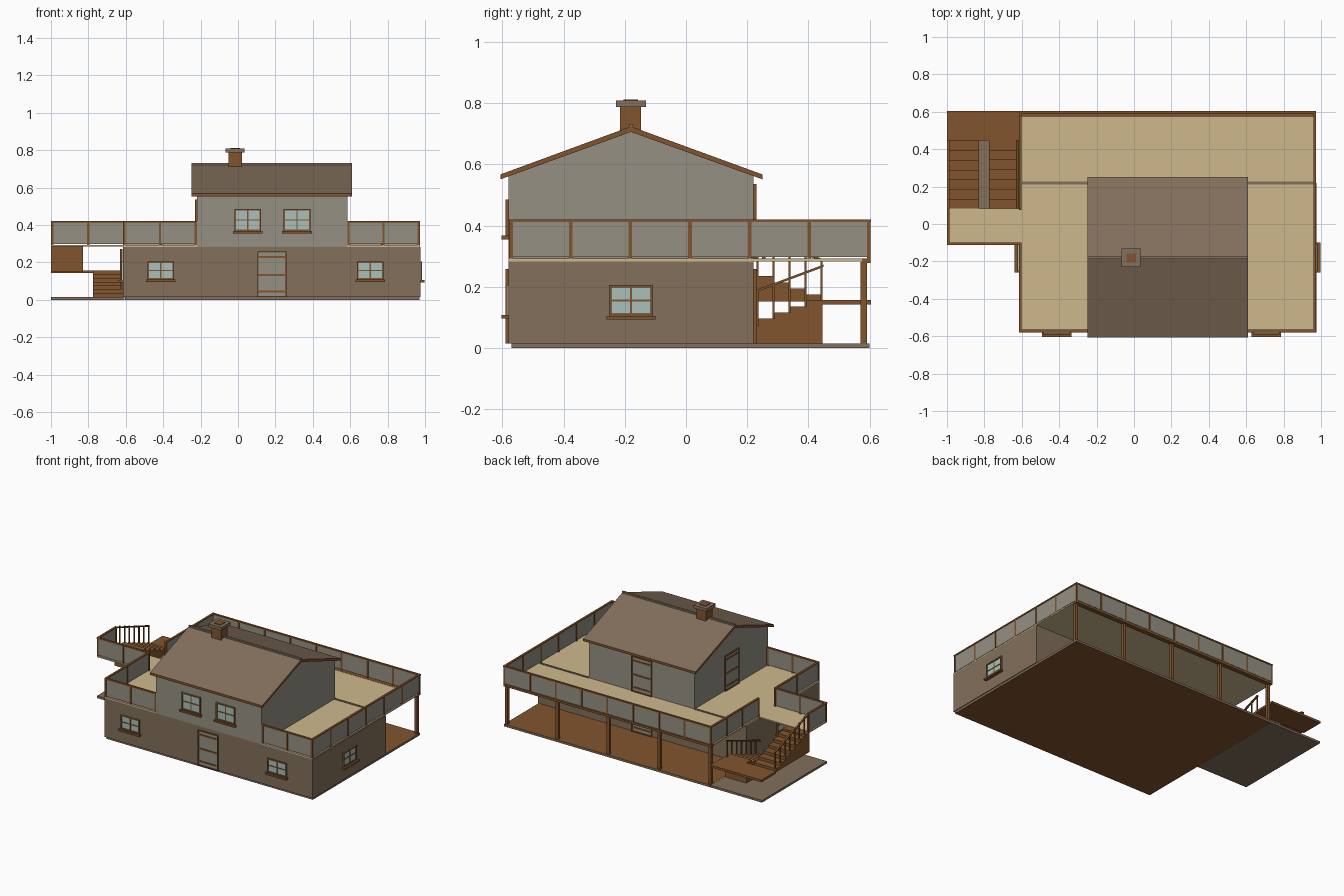
import bpy, bmesh, math
from mathutils import Matrix, Vector

if "Cube" in bpy.data.objects:
    bpy.data.objects.remove(bpy.data.objects["Cube"])

def mat(name, r, g, b):
    m = bpy.data.materials.new(name)
    m.diffuse_color = (r, g, b, 1)
    m.use_nodes = True
    m.node_tree.nodes["Principled BSDF"].inputs["Base Color"].default_value = m.diffuse_color
    return m

STONE = mat("brown_grey_stone", .225, .16, .105)
PLASTER = mat("grey_plaster", .30, .28, .225)
WOOD = mat("brown_wood", .225, .09, .026)
TAN = mat("tan_deck", .62, .485, .265)
GLASS = mat("pale_glass", .40, .53, .49)

def finish(name, bm, mats):
    bmesh.ops.recalc_face_normals(bm, faces=bm.faces)
    me = bpy.data.meshes.new(name)
    bm.to_mesh(me)
    bm.free()
    for m in mats:
        me.materials.append(m)
    ob = bpy.data.objects.new(name, me)
    bpy.context.collection.objects.link(ob)
    return ob

def add_box(bm, x0, x1, y0, y1, z0, z1, mx=Matrix()):
    t = Matrix.Translation(((x0+x1)/2, (y0+y1)/2, (z0+z1)/2))
    s = Matrix.Diagonal((x1-x0, y1-y0, z1-z0, 1))
    bmesh.ops.create_cube(bm, size=1, matrix=mx @ t @ s)

def boxes(name, m, lst, mx=Matrix()):
    bm = bmesh.new()
    for b in lst:
        add_box(bm, *b, mx=mx)
    return finish(name, bm, [m])

def prism(name, pts, x0, x1, mats):
    """Extrude a (y, z) outline along x."""
    bm = bmesh.new()
    f = bm.faces.new([bm.verts.new((x0, y, z)) for y, z in pts])
    r = bmesh.ops.extrude_face_region(bm, geom=[f])
    bmesh.ops.translate(bm, vec=(x1-x0, 0, 0),
                        verts=[v for v in r["geom"] if isinstance(v, bmesh.types.BMVert)])
    return finish(name, bm, mats)

# --- slabs: wooden floor with stone rim, and stone patio under the stairs
floor = boxes("ground_floor_slab", WOOD, [(-.605, .97, -.57, .6, 0, .015)])
floor.data.materials.append(STONE)
for p in floor.data.polygons:
    p.material_index = 0 if abs(p.normal.z) > .5 else 1
boxes("patio_slab", STONE, [(-1, -.606, -.11, .6, 0, .015)])

# --- walls
boxes("lower_walls", STONE, [(-.615, .975, -.58, .22, .015, .283)])
prism("upper_walls", [(-.58, .283), (.22, .283), (.22, .562), (-.18, .708), (-.58, .562)],
      -.22, .585, [PLASTER])

# --- roof: wooden edges, stone coloured slopes
roof = prism("roof", [(-.607, .551), (-.18, .706), (.25, .551), (.25, .567),
                      (-.18, .724), (-.607, .567)], -.248, .61, [WOOD, STONE])
for p in roof.data.polygons:
    p.material_index = 1 if p.normal.z > .5 else 0
boxes("ridge_cap", STONE, [(-.248, .61, -.187, -.173, .718, .732)])

# --- chimney
boxes("chimney", WOOD, [(-.05, .022, -.215, -.147, .68, .79)])
boxes("chimney_cap", STONE, [(-.066, .034, -.229, -.131, .787, .808)])
boxes("chimney_flue", WOOD, [(-.04, .01, -.205, -.157, .80, .812)])

# --- deck around the upper floor, stair landing and back beam
boxes("deck", TAN, [(-.615, .972, -.58, .575, .283, .292)])
boxes("stair_landing_top", TAN, [(-1, -.615, -.112, .083, .284, .292)])
boxes("deck_joint", STONE, [(-.6, -.22, .212, .226, .29, .296), (.585, .96, .212, .226, .29, .296)])
boxes("back_beam", WOOD, [(-.615, .972, .573, .604, .278, .293)])
boxes("porch_posts", WOOD, [(x-.01, x+.01, .571, .591, .015, .28)
                            for x in (-.595, -.207, .182, .571, .958)])

# --- railings: plaster panels with wooden posts and top rails
def railing(name, a, b, n):
    a, b = Vector(a), Vector(b)
    lo = [min(a[i], b[i]) for i in (0, 1)]
    hi = [max(a[i], b[i]) for i in (0, 1)]
    def bar(w, z0, z1):
        return (lo[0]-w, hi[0]+w, lo[1]-w, hi[1]+w, z0, z1)
    boxes(name + "_panel", PLASTER, [bar(.003, .297, .413)])
    parts = [bar(.007, .411, .42)]
    for i in range(n + 1):
        p = a.lerp(b, i / n)
        parts.append((p.x-.006, p.x+.006, p.y-.006, p.y+.006, .29, .415))
    boxes(name + "_frame", WOOD, parts)

L, R, F, B = -.608, .966, -.572, .598
railing("back_railing", (L, B), (R, B), 8)
railing("right_railing", (R, F), (R, B), 6)
railing("front_left_railing", (L, F), (-.226, F), 2)
railing("front_right_railing", (.59, F), (R, F), 2)
railing("left_front_railing", (L, F), (L, -.106), 2)
railing("left_back_railing", (L, .083), (L, B), 3)
railing("landing_front_railing", (-.993, -.106), (L, -.106), 2)
railing("landing_side_railing", (-.993, -.106), (-.993, .083), 1)

# --- U-shaped stairs
RUN, RISE = .0523, .0202
lower, upper, low_bal, up_bal = [], [], [], []
for i in range(7):
    y1 = .446 - RUN * i
    y0 = y1 - RUN
    zl, zu = .156 - RISE * i, .174 + RISE * i
    lower.append((-.775, -.614, y0, y1, .015, zl))
    upper.append((-1, -.83, y0, y1, .152, min(zu, .288)))
    low_bal.append((-.628, -.62, y1-.006, y1, zl-.01, zl+.112))
    up_bal.append((-.997, -.989, y1-.006, y1, zu-.01, zu+.115))
boxes("lower_stairs", WOOD, lower)
boxes("upper_stairs", WOOD, upper)
boxes("middle_landing", WOOD, [(-1, -.61, .446, .605, .142, .157)])
boxes("lower_balusters", WOOD, low_bal)
boxes("upper_balusters", WOOD, up_bal)

def handrail(name, x, ya, za, yb, zb):
    h = .008
    prism(name, [(ya, za-h), (yb, zb-h), (yb, zb), (ya, za)], x-.006, x+.006, [WOOD])

handrail("lower_handrail", -.624, .08, .134, .449, .272)
handrail("upper_handrail", -.993, .08, .42, .449, .29)

# --- windows and doors, placed on a wall facing a given way
def on_wall(x, y, deg):
    return Matrix.Translation((x, y, 0)) @ Matrix.Rotation(math.radians(deg), 4, 'Z')

def frame(w, z0, z1, t, d):
    return [(-w, -w+t, -d, 0, z0, z1), (w-t, w, -d, 0, z0, z1),
            (-w, w, -d, 0, z1-t, z1), (-w, w, -d, 0, z0, z0+t)]

def window(name, x, y, deg, z0, z1):
    m = on_wall(x, y, deg)
    w, zm = .072, (z0 + z1) / 2
    boxes(name + "_glass", GLASS, [(-w, w, -.004, 0, z0, z1)], m)
    boxes(name + "_frame", WOOD, frame(w, z0, z1, .008, .01) +
          [(-.003, .003, -.007, 0, z0, z1), (-w, w, -.007, 0, zm-.003, zm+.003),
           (-w-.008, w+.008, -.023, 0, z0-.012, z0)], m)

for i, x in enumerate((-.413, .707)):
    window("lower_window_%d" % i, x, -.58, 0, .108, .205)
for i, x in enumerate((.052, .315)):
    window("upper_window_%d" % i, x, -.58, 0, .367, .485)
window("right_window", .975, -.18, 90, .105, .205)
window("left_window", -.615, -.18, -90, .105, .205)

def door(name, x, y, deg, z0):
    m = on_wall(x, y, deg)
    boxes(name + "_leaf", PLASTER, [(-.076, .076, -.005, 0, z0, z0+.242)], m)
    boxes(name + "_frame", WOOD, frame(.077, z0, z0+.243, .006, .01) +
          [(-.075, .075, -.009, 0, z0+h-.005, z0+h+.005) for h in (.03, .117, .213)], m)

door("front_door", .181, -.58, 0, .015)
door("deck_back_door", .181, .22, 180, .292)
door("deck_left_door", -.22, -.18, -90, .292)
door("porch_door", .181, .22, 180, .015)
